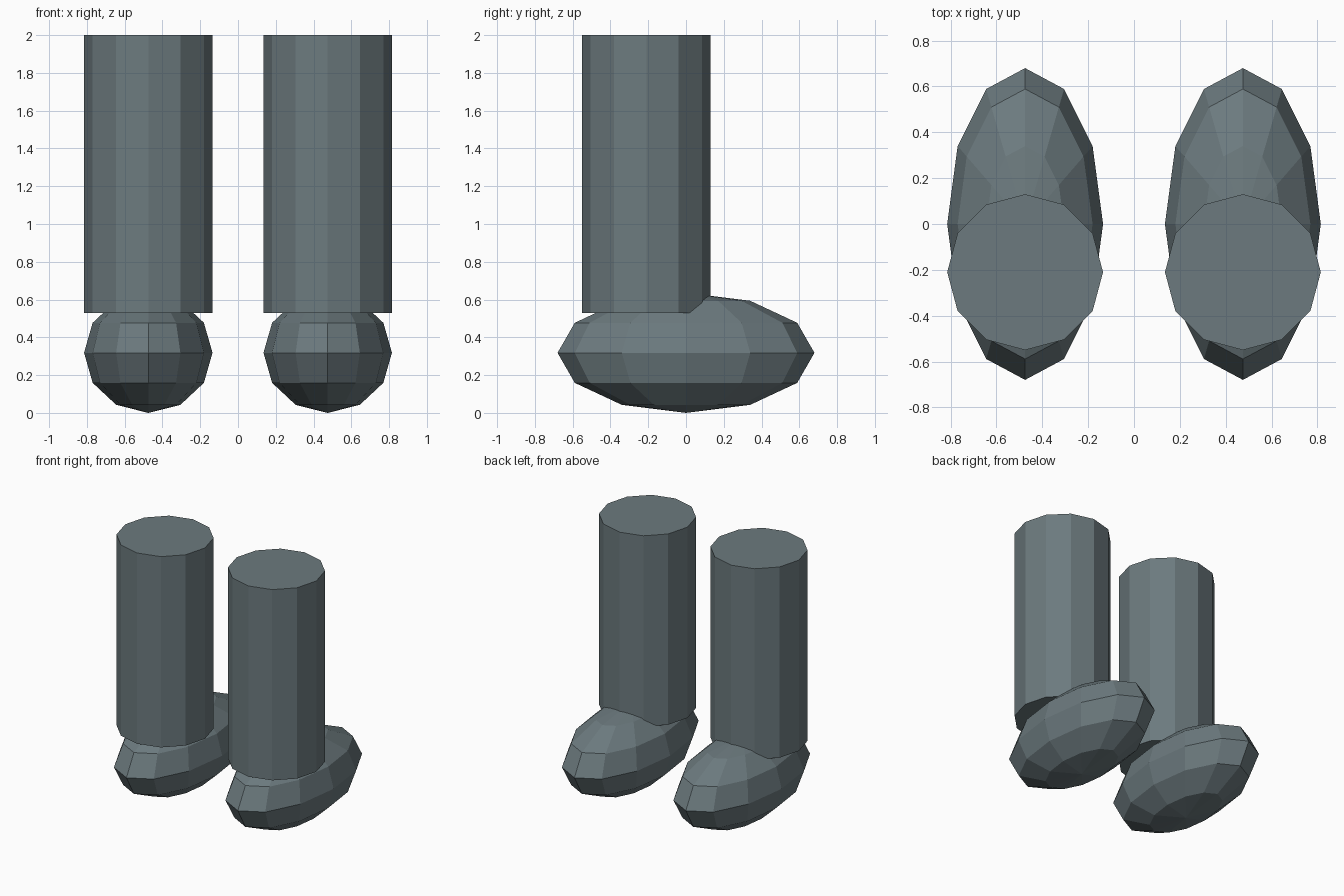
import bpy

if "Cube" in bpy.data.objects:
    bpy.data.objects.remove(bpy.data.objects["Cube"])

mat = bpy.data.materials.new("dark_slate")
mat.diffuse_color = (0.15, 0.195, 0.21, 1)
mat.use_nodes = True
mat.node_tree.nodes["Principled BSDF"].inputs["Base Color"].default_value = mat.diffuse_color

RADIUS = 0.34
LEG_BOTTOM, LEG_TOP = 0.53, 2.0
FOOT_HALF_HEIGHT = 0.318


def finish(name):
    ob = bpy.context.object
    ob.name = name
    ob.data.materials.append(mat)
    bpy.ops.object.transform_apply(location=False, rotation=False, scale=True)
    bpy.ops.object.shade_flat()


for side, x in (("left", -0.475), ("right", 0.475)):
    # Straight twelve-sided leg, set back from the foot centre
    bpy.ops.mesh.primitive_cylinder_add(
        vertices=12, radius=RADIUS, depth=LEG_TOP - LEG_BOTTOM,
        location=(x, -0.21, (LEG_TOP + LEG_BOTTOM) / 2))
    finish(side + "_leg")

    # Low-poly ellipsoid foot
    bpy.ops.mesh.primitive_uv_sphere_add(
        segments=12, ring_count=6, radius=1,
        location=(x, 0, FOOT_HALF_HEIGHT))
    bpy.context.object.scale = (RADIUS, RADIUS * 2, FOOT_HALF_HEIGHT)
    finish(side + "_foot")
